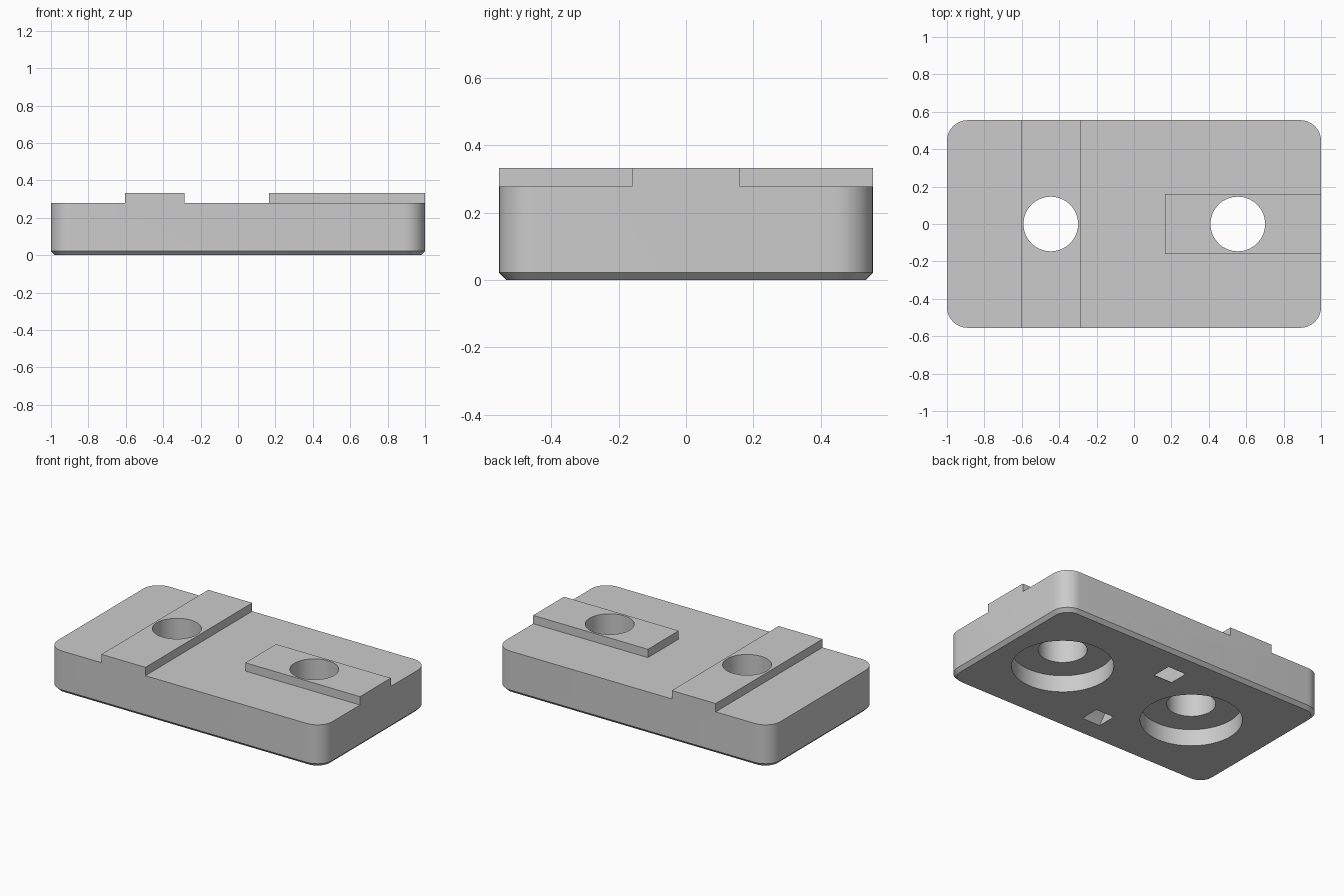
import bpy
import bmesh
from math import sin, cos, pi, radians

cube = bpy.data.objects.get("Cube")
if cube:
    bpy.data.objects.remove(cube, do_unlink=True)

HALF_X, HALF_Y, HEIGHT, DECK = 1.0, 0.555, 0.333, 0.278
CORNER, CHAMFER = 0.111, 0.022
RIDGE = 0.16                       # half width of both raised keys
HOLES = (-0.445, 0.555)            # bolt hole positions along x
HOLE_R, BORE_R, BORE_DEPTH = 0.146, 0.305, 0.111

grey = bpy.data.materials.new("light grey")
grey.use_nodes = True
colour = (0.6, 0.6, 0.6, 1)
grey.diffuse_color = colour
grey.node_tree.nodes["Principled BSDF"].inputs["Base Color"].default_value = colour


def loft(name, rings):
    """Closed solid through rings that have equal point counts."""
    bm = bmesh.new()
    loops = [[bm.verts.new(p) for p in ring] for ring in rings]
    n = len(loops[0])
    for a, b in zip(loops, loops[1:]):
        for i in range(n):
            j = (i + 1) % n
            bm.faces.new((a[i], a[j], b[j], b[i]))
    bm.faces.new(loops[0][::-1])
    bm.faces.new(loops[-1])
    bmesh.ops.recalc_face_normals(bm, faces=bm.faces)
    mesh = bpy.data.meshes.new(name)
    bm.to_mesh(mesh)
    bm.free()
    mesh.materials.append(grey)
    obj = bpy.data.objects.new(name, mesh)
    bpy.context.collection.objects.link(obj)
    return obj


def prism(name, outline, z0, z1):
    return loft(name, [[(x, y, z) for x, y in outline] for z in (z0, z1)])


def circle(cx, r, n=64):
    return [(cx + r * cos(2 * pi * i / n), r * sin(2 * pi * i / n)) for i in range(n)]


def rounded_rect(inset, z, steps=12):
    r = CORNER - inset
    ring = []
    for k, (sx, sy) in enumerate(((1, 1), (-1, 1), (-1, -1), (1, -1))):
        for i in range(steps + 1):
            a = pi / 2 * (k + i / steps)
            ring.append((sx * (HALF_X - CORNER) + r * cos(a),
                         sy * (HALF_Y - CORNER) + r * sin(a), z))
    return ring


def cut(target, cutter):
    cutter.hide_render = True
    mod = target.modifiers.new(cutter.name, "BOOLEAN")
    mod.operation = "DIFFERENCE"
    mod.solver = "EXACT"
    mod.object = cutter
    bpy.context.view_layer.objects.active = target
    bpy.ops.object.modifier_apply(modifier=mod.name)
    bpy.data.objects.remove(cutter, do_unlink=True)


# Plate with rounded corners and a chamfered lower rim
plate = loft("mounting_plate", [rounded_rect(CHAMFER, 0),
                                rounded_rect(0, CHAMFER),
                                rounded_rect(0, HEIGHT)])

# Lower the deck around the cross key and the lengthwise key
key_left, key_right = HOLES[0] - RIDGE, HOLES[0] + RIDGE
key_start, far = 0.165, 1.3
cut(plate, prism("end_recess", [(-far, -far), (key_left, -far),
                                (key_left, far), (-far, far)], DECK, 1))
cut(plate, prism("deck_recess", [(key_right, -far), (far, -far), (far, -RIDGE),
                                 (key_start, -RIDGE), (key_start, RIDGE),
                                 (far, RIDGE), (far, far), (key_right, far)], DECK, 1))

# Bolt holes, counterbored from below
for x in HOLES:
    cut(plate, prism("counterbore", circle(x, BORE_R), -0.2, BORE_DEPTH))
    cut(plate, prism("bolt_hole", circle(x, HOLE_R), -0.3, 1))

# Arched strap tunnel opening in two square slots on the underside
STRAP, CENTRE_Z = 0.067, -0.3
angles = [radians(25 + 130 * i / 32) for i in range(33)]
arch = [(0.5 * cos(a), 0.5 * sin(a) + CENTRE_Z) for a in angles]
arch += [(0.403 * cos(a), 0.403 * sin(a) + CENTRE_Z) for a in reversed(angles)]
cut(plate, loft("strap_tunnel", [[(x, y, z) for y, z in arch] for x in (-STRAP, STRAP)]))

# Smooth the round walls, keep the edges crisp
bpy.ops.object.select_all(action="DESELECT")
plate.select_set(True)
bpy.context.view_layer.objects.active = plate
bpy.ops.object.shade_smooth_by_angle(angle=radians(30))
